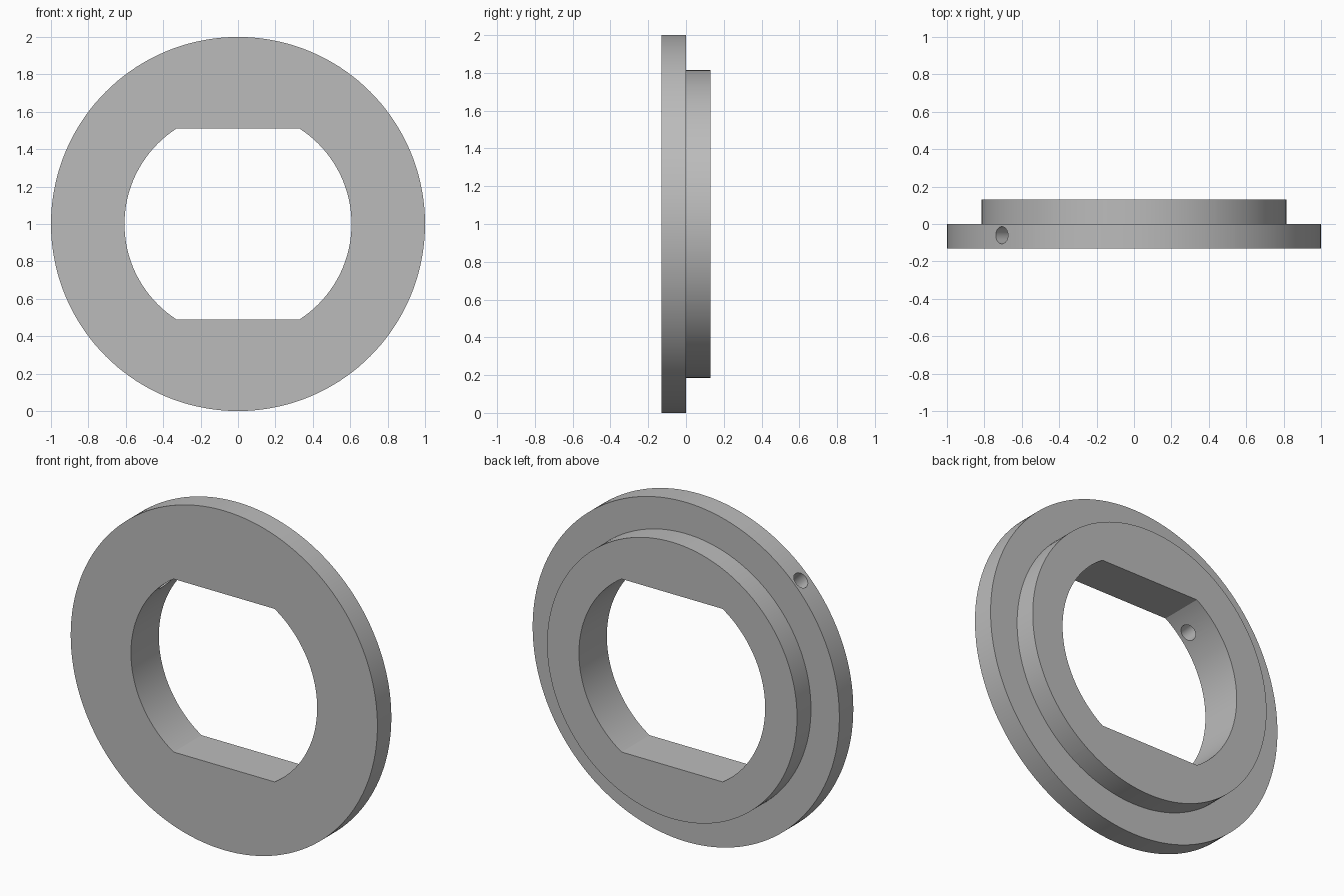
import bpy, bmesh, math
from mathutils import Vector

if "Cube" in bpy.data.objects:
    bpy.data.objects.remove(bpy.data.objects["Cube"])

SEG = 144
BORE_R, FLAT = 0.607, 0.51        # bore radius, half distance between the flats
FRONT, STEP, BACK = -0.13, 0.0, 0.13

grey = bpy.data.materials.new("plain grey")
grey.diffuse_color = (0.5, 0.5, 0.5, 1)
grey.use_nodes = True
grey.node_tree.nodes["Principled BSDF"].inputs["Base Color"].default_value = grey.diffuse_color


def bore_radius(a):
    """Round bore cut off by a flat above and below."""
    return min(BORE_R, FLAT / max(abs(math.sin(a)), 1e-6))


def make_object(name, bm):
    bmesh.ops.recalc_face_normals(bm, faces=bm.faces)
    mesh = bpy.data.meshes.new(name)
    bm.to_mesh(mesh)
    bm.free()
    ob = bpy.data.objects.new(name, mesh)
    bpy.context.collection.objects.link(ob)
    mesh.materials.append(grey)
    return ob


# Stepped ring: section swept round the y axis, with extra columns at the bore corners
corner = math.asin(FLAT / BORE_R)
angles = sorted([2 * math.pi * i / SEG for i in range(SEG)] +
                [corner, math.pi - corner, math.pi + corner, 2 * math.pi - corner])
bm = bmesh.new()
columns = []
for a in angles:
    inner = bore_radius(a)
    section = [(1.0, FRONT), (1.0, STEP), (0.815, STEP), (0.815, BACK),
               (inner, BACK), (inner, FRONT)]
    columns.append([bm.verts.new((r * math.cos(a), y, 1 + r * math.sin(a)))
                    for r, y in section])
for i, col in enumerate(columns):
    nxt = columns[(i + 1) % len(columns)]
    for j in range(6):
        k = (j + 1) % 6
        bm.faces.new((col[j], col[k], nxt[k], nxt[j]))
ring = make_object("stepped_ring", bm)

# Radial set-screw hole through the flange at 45 degrees, upper left
direction = Vector((-1, 0, 1)).normalized()
bm = bmesh.new()
bmesh.ops.create_cone(bm, cap_ends=True, segments=32, radius1=0.046,
                      radius2=0.046, depth=0.7)
drill = make_object("screw_hole_cutter", bm)
drill.rotation_euler = direction.to_track_quat('Z', 'Y').to_euler()
drill.location = Vector((0, -0.06, 1)) + direction * 0.8
drill.hide_render = True

cut = ring.modifiers.new("screw hole", 'BOOLEAN')
cut.operation = 'DIFFERENCE'
cut.solver = 'EXACT'
cut.object = drill

bpy.context.view_layer.objects.active = ring
ring.select_set(True)
bpy.ops.object.modifier_apply(modifier=cut.name)
bpy.data.objects.remove(drill)
bpy.ops.object.shade_smooth_by_angle(angle=math.radians(25))
